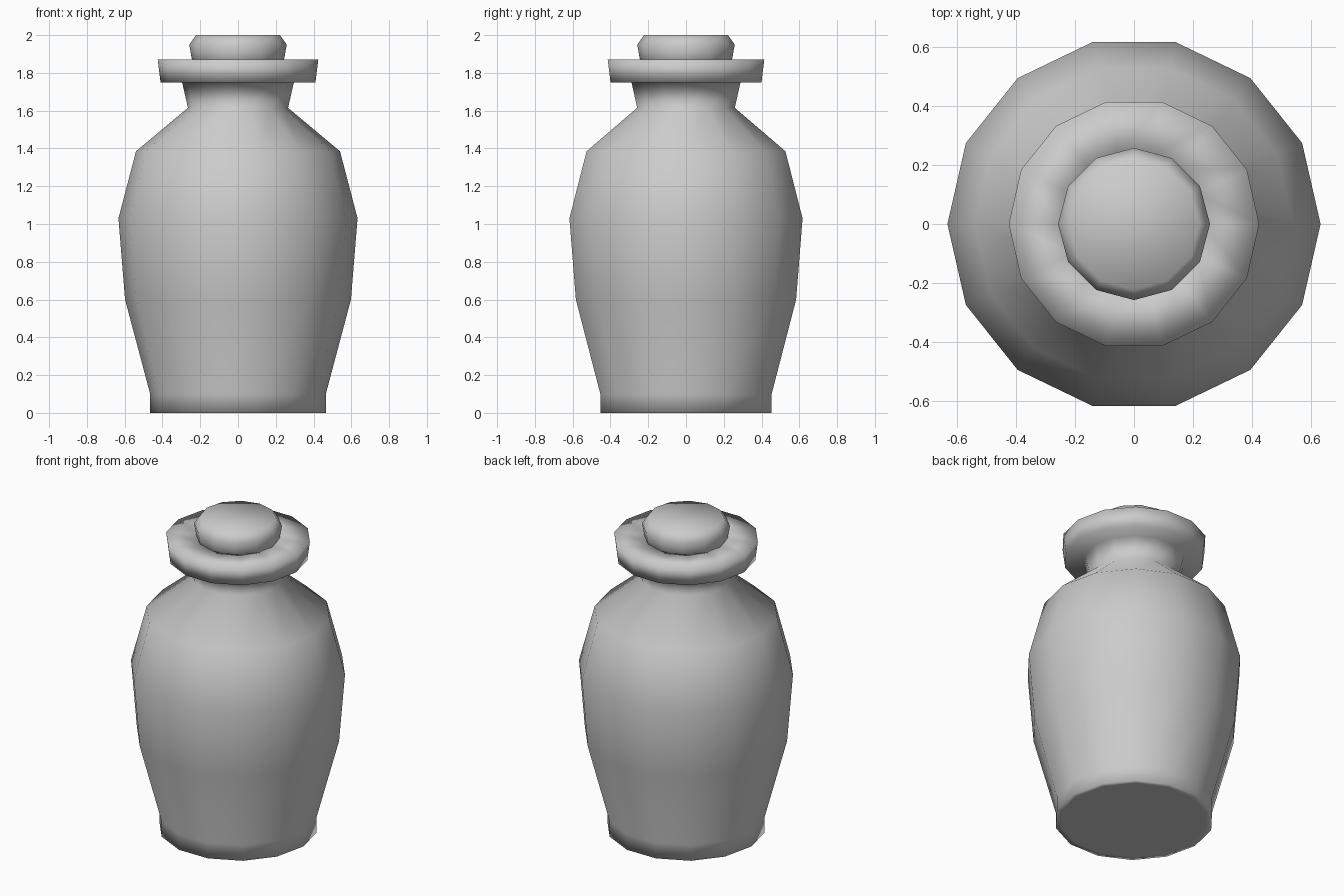
import bpy, bmesh
from math import cos, sin, tau

if "Cube" in bpy.data.objects:
    bpy.data.objects.remove(bpy.data.objects["Cube"])


def lathe(name, profile, sides):
    """Revolve (radius, z) points about z and cap both ends."""
    bm = bmesh.new()
    rings = [[bm.verts.new((r * cos(tau * i / sides), r * sin(tau * i / sides), z))
              for i in range(sides)] for r, z in profile]
    for a, b in zip(rings, rings[1:]):
        for i in range(sides):
            j = (i + 1) % sides
            bm.faces.new((a[i], a[j], b[j], b[i]))
    bm.faces.new(rings[0][::-1])
    bm.faces.new(rings[-1])
    bmesh.ops.recalc_face_normals(bm, faces=bm.faces)
    for f in bm.faces:
        f.smooth = True
    mesh = bpy.data.meshes.new(name)
    bm.to_mesh(mesh)
    bm.free()
    obj = bpy.data.objects.new(name, mesh)
    bpy.context.collection.objects.link(obj)
    return obj


# Jar body with shoulder, flared neck and overhanging lip
lathe("jar_body", [
    (0.43, 0.0), (0.465, 0.0), (0.465, 0.10), (0.598, 0.60), (0.633, 1.03),
    (0.54, 1.385), (0.265, 1.615), (0.296, 1.75), (0.41, 1.75),
    (0.425, 1.87), (0.235, 1.87), (0.22, 1.80)], 14)

# Cork stopper seated in the mouth
lathe("stopper", [(0.235, 1.82), (0.258, 1.95), (0.222, 2.0)], 12)
